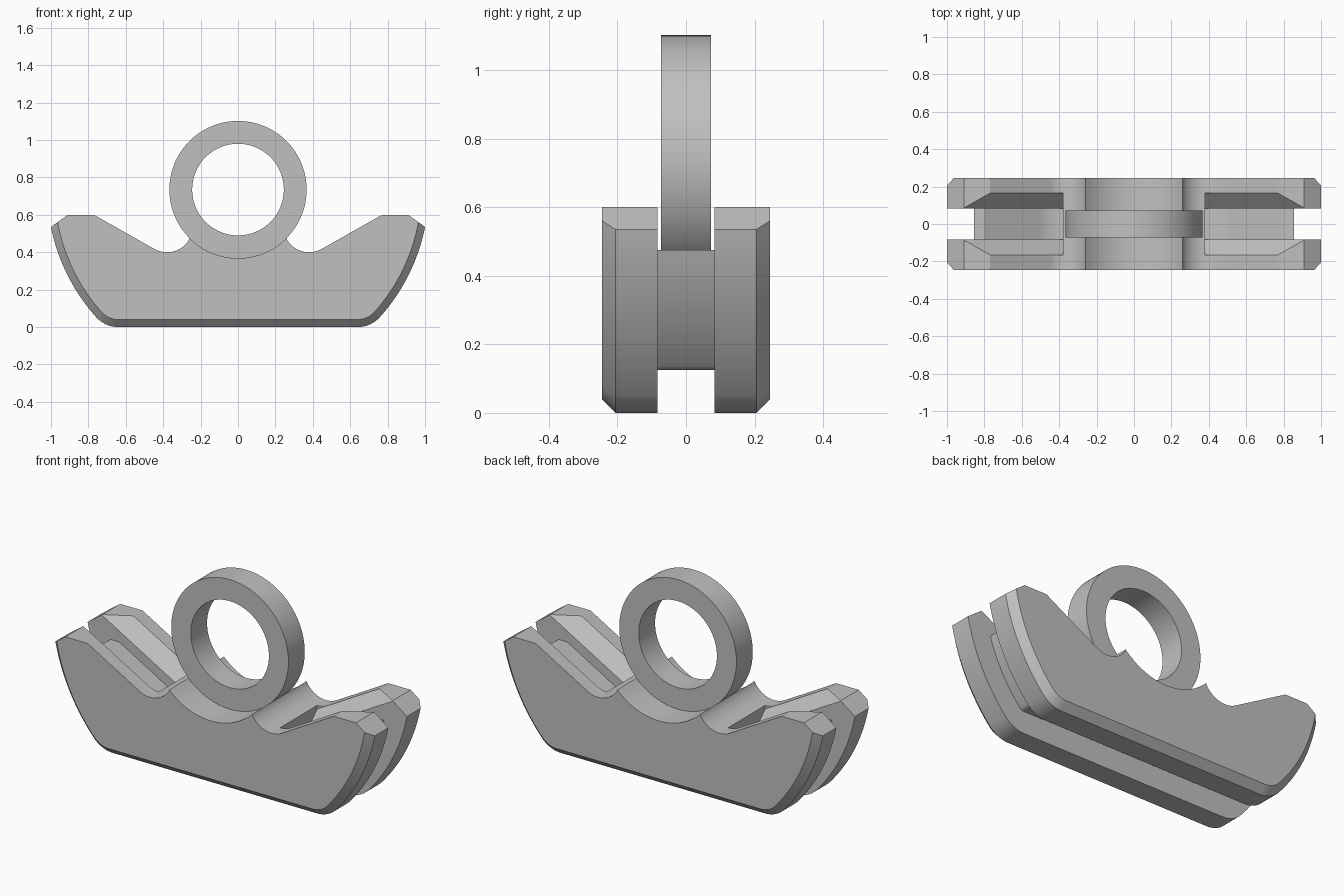
import bpy
import bmesh
from math import radians, degrees, atan2, sin, cos, hypot

if "Cube" in bpy.data.objects:
    bpy.data.objects.remove(bpy.data.objects["Cube"], do_unlink=True)

# Main dimensions
RING_Z, RING_OUT, RING_IN, RING_HALF = 0.735, 0.367, 0.245, 0.073
END_R = 1.02                       # end curve shares the ring centre
FILLET_X, FILLET_R = 0.64, 0.159   # rounded lower corner
VALLEY = (0.38, 0.538)             # dip beside the saddle
VALLEY_R = 0.138
SLOPE = 29.5
BODY_HALF, CHAMFER = 0.245, 0.04
GROOVE_HALF, GROOVE_DEPTH = 0.083, 0.125

grey = bpy.data.materials.new("plain_grey")
grey.use_nodes = True
grey.diffuse_color = (0.53, 0.53, 0.53, 1)
grey.node_tree.nodes["Principled BSDF"].inputs["Base Color"].default_value = grey.diffuse_color


def arc(cx, cz, r, a, b, n):
    angles = [radians(a + (b - a) * i / n) for i in range(n + 1)]
    return [(cx + r * cos(t), cz + r * sin(t)) for t in angles]


def loft(name, layers):
    """Solid through matching closed loops of 3D points."""
    bm = bmesh.new()
    loops = [[bm.verts.new(p) for p in layer] for layer in layers]
    for a, b in zip(loops, loops[1:]):
        for i in range(len(a)):
            j = (i + 1) % len(a)
            bm.faces.new((a[i], a[j], b[j], b[i]))
    bm.faces.new(loops[0])
    bm.faces.new(loops[-1])
    bmesh.ops.recalc_face_normals(bm, faces=bm.faces)
    mesh = bpy.data.meshes.new(name)
    bm.to_mesh(mesh)
    bm.free()
    mesh.materials.append(grey)
    obj = bpy.data.objects.new(name, mesh)
    bpy.context.collection.objects.link(obj)
    return obj


def at_y(points, y):
    return [(x, y, z) for x, z in points]


def activate(obj):
    bpy.ops.object.select_all(action='DESELECT')
    obj.select_set(True)
    bpy.context.view_layer.objects.active = obj


def cut(obj, cutter):
    cutter.hide_render = True
    mod = obj.modifiers.new("cut", 'BOOLEAN')
    mod.operation = 'DIFFERENCE'
    mod.solver = 'EXACT'
    mod.object = cutter
    activate(obj)
    bpy.ops.object.modifier_apply(modifier=mod.name)
    bpy.data.objects.remove(cutter, do_unlink=True)


def lower_edge(d, tip):
    """End curve and rounded corner, moved inwards by d."""
    meet = degrees(atan2(FILLET_R - RING_Z, FILLET_X))
    start = degrees(atan2(tip[1] - RING_Z, tip[0]))
    end = arc(0, RING_Z, END_R - d, start, meet, 20)
    corner = arc(FILLET_X, FILLET_R, FILLET_R - d, meet, -90, 10)
    return end + corner[1:]


def body_outline(d):
    tip = (1 - 0.9 * d, 0.535 + 0.63 * d)
    saddle = arc(0, RING_Z, RING_OUT, 270, 315, 16)
    valley = arc(*VALLEY, VALLEY_R, 208, 270 + SLOPE, 16)
    half = saddle + valley[1:] + [(0.77, 0.6), (0.91, 0.6)] + lower_edge(d, tip)
    return half + [(-x, z) for x, z in reversed(half[1:])]


# Body with chamfered outer edges
body = loft("cradle_body", [
    at_y(body_outline(CHAMFER), -BODY_HALF),
    at_y(body_outline(0), CHAMFER - BODY_HALF),
    at_y(body_outline(0), BODY_HALF - CHAMFER),
    at_y(body_outline(CHAMFER), BODY_HALF)])

# Groove running round the ends, underside and both slopes
top = 0.6 - GROOVE_DEPTH
floor = arc(*VALLEY, VALLEY_R + GROOVE_DEPTH, 270, 270 + SLOPE, 12)
core_tip_x = ((END_R - GROOVE_DEPTH) ** 2 - (top - RING_Z) ** 2) ** 0.5
core = floor + [(0.802, top)] + lower_edge(GROOVE_DEPTH, (core_tip_x, top))
core += [(-x, z) for x, z in reversed(core)]
groove = core + [(-VALLEY[0], 1), (-1.2, 1), (-1.2, -0.2), (1.2, -0.2), (1.2, 1), (VALLEY[0], 1)]
cut(body, loft("groove_cutter", [at_y(groove, -GROOVE_HALF), at_y(groove, GROOVE_HALF)]))

# Bevelled pocket along each slope
half_section = [(0.165, 0.25), (0.165, 0), (0.065, -0.1)]
section = half_section + [(-y, z) for y, z in reversed(half_section)]
for side in (1, -1):
    layers = []
    for x, z in ((0.38, 0.38), (1.18, 0.832)):
        layers.append([(side * x, y, z + dz) for y, dz in section])
    cut(body, loft("pocket_cutter", layers))

# Upright ring resting in the saddle
bm = bmesh.new()
SEG = 96
rims = []
for r, y in ((RING_OUT, -1), (RING_OUT, 1), (RING_IN, 1), (RING_IN, -1)):
    pts = arc(0, RING_Z, r, 0, 360, SEG)[:-1]
    rims.append([bm.verts.new(p) for p in at_y(pts, y * RING_HALF)])
for k in range(4):
    a, b = rims[k], rims[(k + 1) % 4]
    for i in range(SEG):
        j = (i + 1) % SEG
        bm.faces.new((a[i], a[j], b[j], b[i]))
bmesh.ops.recalc_face_normals(bm, faces=bm.faces)
mesh = bpy.data.meshes.new("ring")
bm.to_mesh(mesh)
bm.free()
mesh.materials.append(grey)
ring = bpy.data.objects.new("ring", mesh)
bpy.context.collection.objects.link(ring)

for obj in (body, ring):
    activate(obj)
    bpy.ops.object.shade_smooth_by_angle(angle=radians(20))
